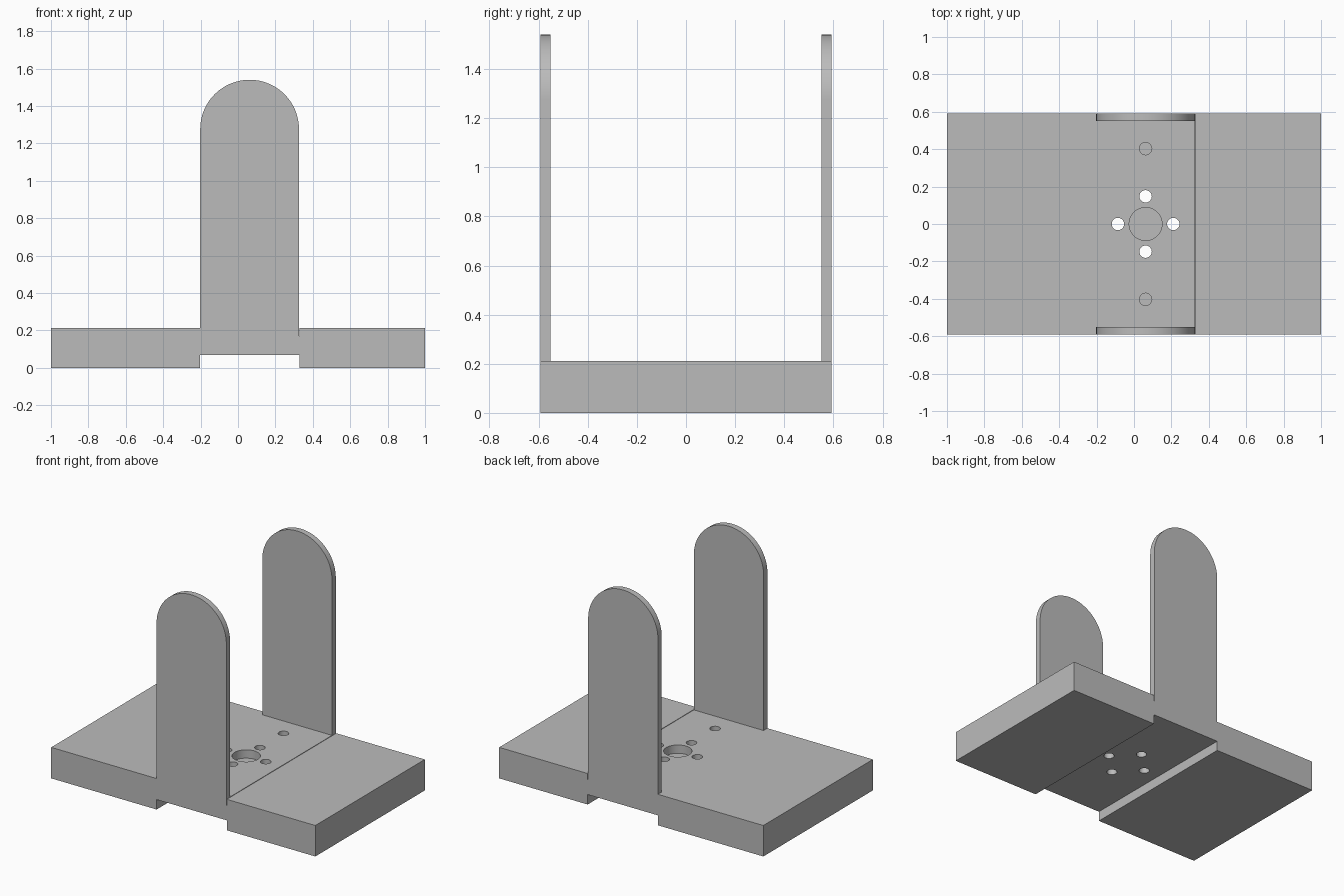
import bpy, bmesh, math

old = bpy.data.objects.get("Cube")
if old:
    bpy.data.objects.remove(old, do_unlink=True)

HALF_DEPTH = 0.592
TOP, CHANNEL = 0.212, 0.068       # plate top and underside of the channel
LEFT, RIGHT, SLIT = -0.202, 0.33, 0.326
CENTRE = (LEFT + SLIT) / 2
RADIUS = (SLIT - LEFT) / 2
ARCH = 1.54 - RADIUS              # centre height of the rounded ends

grey = bpy.data.materials.new("plain grey")
grey.use_nodes = True
colour = (0.5, 0.5, 0.5, 1)
grey.diffuse_color = colour
grey.node_tree.nodes["Principled BSDF"].inputs["Base Color"].default_value = colour


def extrude_profile(name, points, y0, y1):
    """Solid from an x-z outline swept along y."""
    bm = bmesh.new()
    face = bm.faces.new([bm.verts.new((x, y0, z)) for x, z in points])
    swept = bmesh.ops.extrude_face_region(bm, geom=[face])["geom"]
    moved = [v for v in swept if isinstance(v, bmesh.types.BMVert)]
    bmesh.ops.translate(bm, verts=moved, vec=(0, y1 - y0, 0))
    bmesh.ops.recalc_face_normals(bm, faces=bm.faces)
    mesh = bpy.data.meshes.new(name)
    bm.to_mesh(mesh)
    bm.free()
    mesh.materials.append(grey)
    obj = bpy.data.objects.new(name, mesh)
    bpy.context.collection.objects.link(obj)
    return obj


def combine(target, tool, operation):
    """Apply a boolean and drop the helper."""
    mod = target.modifiers.new(operation, "BOOLEAN")
    mod.operation, mod.solver, mod.object = operation, "EXACT", tool
    bpy.context.view_layer.objects.active = target
    bpy.ops.object.modifier_apply(modifier=mod.name)
    bpy.data.objects.remove(tool, do_unlink=True)


def drill(target, x, y, radius, bottom):
    bpy.ops.mesh.primitive_cylinder_add(
        vertices=48, radius=radius, depth=1 - bottom,
        location=(x, y, (1 + bottom) / 2))
    cutter = bpy.context.object
    cutter.hide_render = True
    cutter.data.materials.append(grey)
    combine(target, cutter, "DIFFERENCE")


# Base plate with a channel underneath and a fine slit on top
outline = [(-1, 0), (LEFT, 0), (LEFT, CHANNEL), (RIGHT, CHANNEL), (RIGHT, 0),
           (1, 0), (1, TOP), (RIGHT, TOP), (RIGHT, 0.17), (SLIT, 0.17),
           (SLIT, TOP), (-1, TOP)]
bracket = extrude_profile("bracket", outline, -HALF_DEPTH, HALF_DEPTH)

# Upright lugs with rounded tops, flush with the front and back edges
arc = [(CENTRE + RADIUS * math.cos(math.pi * i / 48),
        ARCH + RADIUS * math.sin(math.pi * i / 48)) for i in range(49)]
lug_outline = [(LEFT, 0.18), (SLIT, 0.18)] + arc
for name, y0, y1 in (("front_lug", -HALF_DEPTH, -0.551),
                     ("back_lug", 0.551, HALF_DEPTH)):
    combine(bracket, extrude_profile(name, lug_outline, y0, y1), "UNION")

# Round recess, four through holes and two blind holes
drill(bracket, CENTRE, 0, 0.088, 0.155)
for i in range(4):
    a = i * math.pi / 2
    drill(bracket, CENTRE + 0.148 * math.cos(a), 0.148 * math.sin(a), 0.033, -0.1)
for y in (-0.403, 0.403):
    drill(bracket, CENTRE, y, 0.033, 0.13)

bpy.ops.object.select_all(action="DESELECT")
bracket.select_set(True)
bpy.context.view_layer.objects.active = bracket
bpy.ops.object.shade_smooth_by_angle(angle=math.radians(30))
